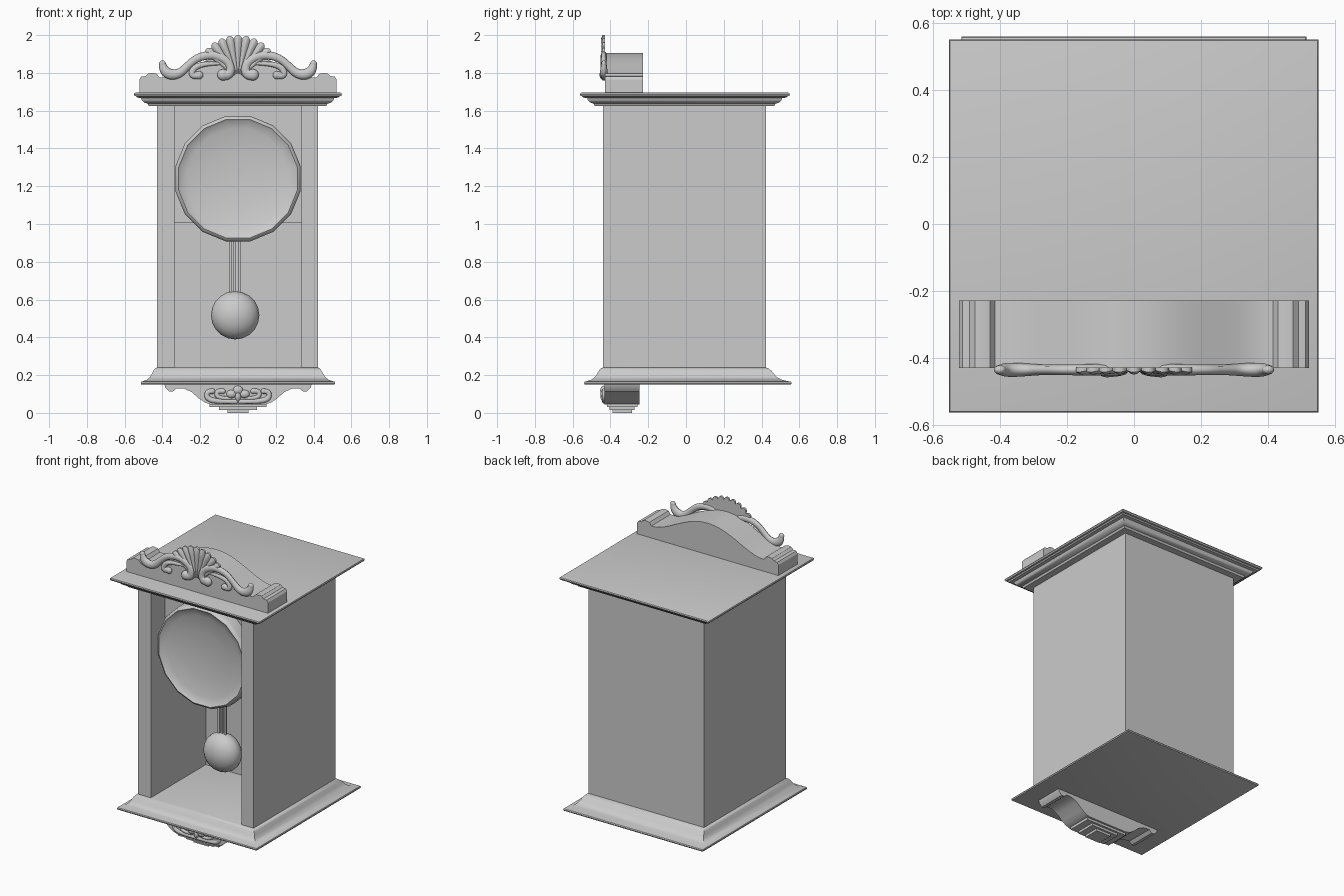
import bpy, bmesh, math
from mathutils import Vector

if "Cube" in bpy.data.objects:
    bpy.data.objects.remove(bpy.data.objects["Cube"])


def finish(name, bm, angle=None):
    bmesh.ops.recalc_face_normals(bm, faces=bm.faces)
    me = bpy.data.meshes.new(name)
    bm.to_mesh(me)
    bm.free()
    ob = bpy.data.objects.new(name, me)
    bpy.context.collection.objects.link(ob)
    if angle:
        bpy.ops.object.select_all(action='DESELECT')
        bpy.context.view_layer.objects.active = ob
        ob.select_set(True)
        bpy.ops.object.shade_smooth_by_angle(angle=math.radians(angle))
    return ob


def skin(bm, rings, close=True):
    for a, b in zip(rings, rings[1:]):
        n = len(a)
        for i in range(n if close else n - 1):
            j = (i + 1) % n
            bm.faces.new((a[i], a[j], b[j], b[i]))


def box(name, x0, x1, y0, y1, z0, z1):
    bm = bmesh.new()
    bmesh.ops.create_cube(bm, size=1)
    for v in bm.verts:
        v.co = ((x0 + x1) / 2 + v.co.x * (x1 - x0), (y0 + y1) / 2 + v.co.y * (y1 - y0),
                (z0 + z1) / 2 + v.co.z * (z1 - z0))
    return finish(name, bm)


def moulding(name, inner, outer, profile):
    """Rectangular moulding; profile is (blend from inner to outer, z)."""
    bm = bmesh.new()
    rings = []
    for t, z in profile:
        x0, x1, y0, y1 = [a + (b - a) * t for a, b in zip(inner, outer)]
        rings.append([bm.verts.new((x, y, z)) for x, y in ((x0, y0), (x1, y0), (x1, y1), (x0, y1))])
    skin(bm, rings)
    bm.faces.new(rings[0])
    bm.faces.new(rings[-1])
    return finish(name, bm, 35)


def board(name, half, y0, y1, cx=0):
    """Symmetric outline in x/z, given for the right half, extruded along y."""
    pts = half + [(-x, z) for x, z in reversed(half) if x > 0]
    bm = bmesh.new()
    rings = [[bm.verts.new((x + cx, y, z)) for x, z in pts] for y in (y0, y1)]
    skin(bm, rings)
    bm.faces.new(rings[0])
    bm.faces.new(rings[1])
    return finish(name, bm, 30)


def lathe(name, profile, cz, n):
    """Revolve (radius, y) points about a front-to-back axis."""
    bm = bmesh.new()
    rings = []
    for r, y in profile:
        rings.append([bm.verts.new((r * math.cos(a), y, cz + r * math.sin(a)))
                      for a in [(i + .5) * math.tau / n for i in range(n)]])
    skin(bm, rings)
    bm.faces.new(rings[0])
    bm.faces.new(rings[-1])
    return finish(name, bm, 40)


def ball(name, c, r):
    bm = bmesh.new()
    bmesh.ops.create_uvsphere(bm, u_segments=20, v_segments=12, radius=1)
    for v in bm.verts:
        v.co = Vector((v.co.x * r[0], v.co.z * r[1], v.co.y * r[2])) + Vector(c)
    return finish(name, bm, 180)


def scroll(name, pts, side, y=-.435, flat=.75):
    """Tapered carved scroll with rounded ends; points are (x, z, radius)."""
    cu = bpy.data.curves.new(name, 'CURVE')
    cu.dimensions = '3D'
    cu.bevel_depth = 1
    cu.bevel_resolution = 2
    cu.use_fill_caps = True
    sp = cu.splines.new('NURBS')
    sp.points.add(len(pts) - 1)
    for p, (x, z, r) in zip(sp.points, pts):
        p.co = (side * x, 0, z, 1)
        p.radius = r
    sp.order_u = 3
    sp.use_endpoint_u = True
    sp.resolution_u = 5
    ob = bpy.data.objects.new(name, cu)
    ob.location.y = y
    ob.scale.y = flat
    bpy.context.collection.objects.link(ob)
    for i in (0, -1):
        x, z, r = pts[i]
        ball(name + "_end", (side * x, y, z), (r, r * flat, r))


# Case: thick side walls and back, open at the front
box("left_wall", -.43, -.335, -.44, .423, .23, 1.64)
box("right_wall", .335, .423, -.44, .423, .23, 1.64)
box("back_wall", -.335, .335, .14, .423, .23, 1.64)
box("dial_panel", -.335, .335, -.29, -.25, 1.005, 1.64)

# Stepped cornice and flared base
case = (-.43, .423, -.44, .423)
moulding("cornice", case, (-.552, .55, -.562, .55),
         [(0, 1.625), (.35, 1.625), (.4, 1.637), (.55, 1.643), (.65, 1.655), (.68, 1.667),
          (.85, 1.669), (.9, 1.676), (.97, 1.678), (1, 1.686), (.98, 1.693), (.93, 1.695)])
moulding("base", case, (-.515, .515, -.54, .56),
         [(0, .24), (.08, .237), (.2, .225), (.32, .205), (.42, .19), (.6, .176),
          (.85, .168), (.97, .165), (1, .159), (.98, .152), (.92, .15)])

# Dished dial with rounded rim, pendulum rods and bob
lathe("dial", [(.03, -.34), (.15, -.345), (.27, -.362), (.31, -.375), (.32, -.383),
               (.332, -.376), (.338, -.36), (.338, -.29)], 1.24, 16)
for i, x in enumerate((-.04, -.017, .006)):
    box("pendulum_rod_%d" % i, x - .007, x + .007, -.147, -.133, .6, 1.3)
ball("pendulum_bob", (-.015, -.14, .517), (.128, .09, .128))

# Crest board with end lobes
arch = [(.4 * (1 - i / 14), 1.775 + .13 * (.5 - .5 * math.cos(math.pi * (i / 14) ** .85)))
        for i in range(15)]
arch[-1] = (0, arch[-1][1])
board("crest", [(.522, 1.69), (.522, 1.765), (.512, 1.78), (.49, 1.783), (.475, 1.797), (.455, 1.8),
                (.43, 1.795), (.415, 1.775)] + arch, -.43, -.228)

# Scalloped shell on the crest
bm = bmesh.new()
rows = []
N = 72
for t in (.12, .45, .75, .93, 1):
    row = []
    for i in range(N + 1):
        a = math.radians(-53 + 106 * i / N)
        lobe = abs(math.sin(math.pi * 9 * i / N))
        r = t * (.212 + .018 * lobe ** .7)
        row.append(bm.verts.new((r * math.sin(a), -.437 - .013 * t * lobe * (1 if t < 1 else .4),
                                 1.77 + r * math.cos(a))))
    rows.append(row)
back = [bm.verts.new((v.co.x, -.428, v.co.z)) for v in rows[-1]]
back0 = [bm.verts.new((v.co.x, -.428, v.co.z)) for v in rows[0]]
skin(bm, rows + [back, back0, rows[0]], close=False)
for k in (0, -1):
    bm.faces.new([r[k] for r in rows] + [back[k], back0[k]])
finish("crest_shell", bm, 50)

# Bottom bracket and its stepped underside
board("bracket", [(.39, .152), (.385, .135), (.365, .113), (.345, .113), (.325, .13), (.285, .128),
                  (.245, .11), (.205, .075), (.175, .055), (.145, .045)], -.432, -.245)
for i, (hx, hy, z0, z1) in enumerate(((.15, .08, .03, .05), (.1, .066, .015, .03), (.055, .052, 0, .015))):
    box("bracket_step_%d" % i, -hx, hx, -.338 - hy, -.338 + hy, z0, z1)

# Carved scrolls, mirrored left and right
for side, tag in ((1, "right"), (-1, "left")):
    scroll("crest_scroll_" + tag,
           [(.4, 1.848, .018), (.395, 1.815, .026), (.36, 1.79, .029), (.31, 1.795, .024),
            (.265, 1.84, .02), (.22, 1.878, .021), (.16, 1.895, .022), (.1, 1.89, .023),
            (.04, 1.85, .023), (.04, 1.785, .025), (.08, 1.79, .03)], side)
    scroll("crest_curl_" + tag,
           [(.1, 1.85, .009), (.17, 1.85, .013), (.235, 1.83, .016), (.25, 1.78, .017),
            (.205, 1.788, .021)], side)
    scroll("bracket_scroll_" + tag,
           [(.135, .115, .014), (.165, .115, .013), (.165, .075, .014), (.11, .06, .014),
            (.01, .06, .011)], side)
    scroll("bracket_curl_" + tag,
           [(.08, .115, .014), (.115, .12, .012), (.11, .075, .012), (.04, .078, .009)], side)
    ball("bracket_petal_" + tag, (side * .035, -.435, .1), (.027, .018, .022))
ball("bracket_petal_top", (0, -.435, .12), (.027, .019, .024))
ball("bracket_petal_stem", (0, -.435, .088), (.016, .018, .028))
